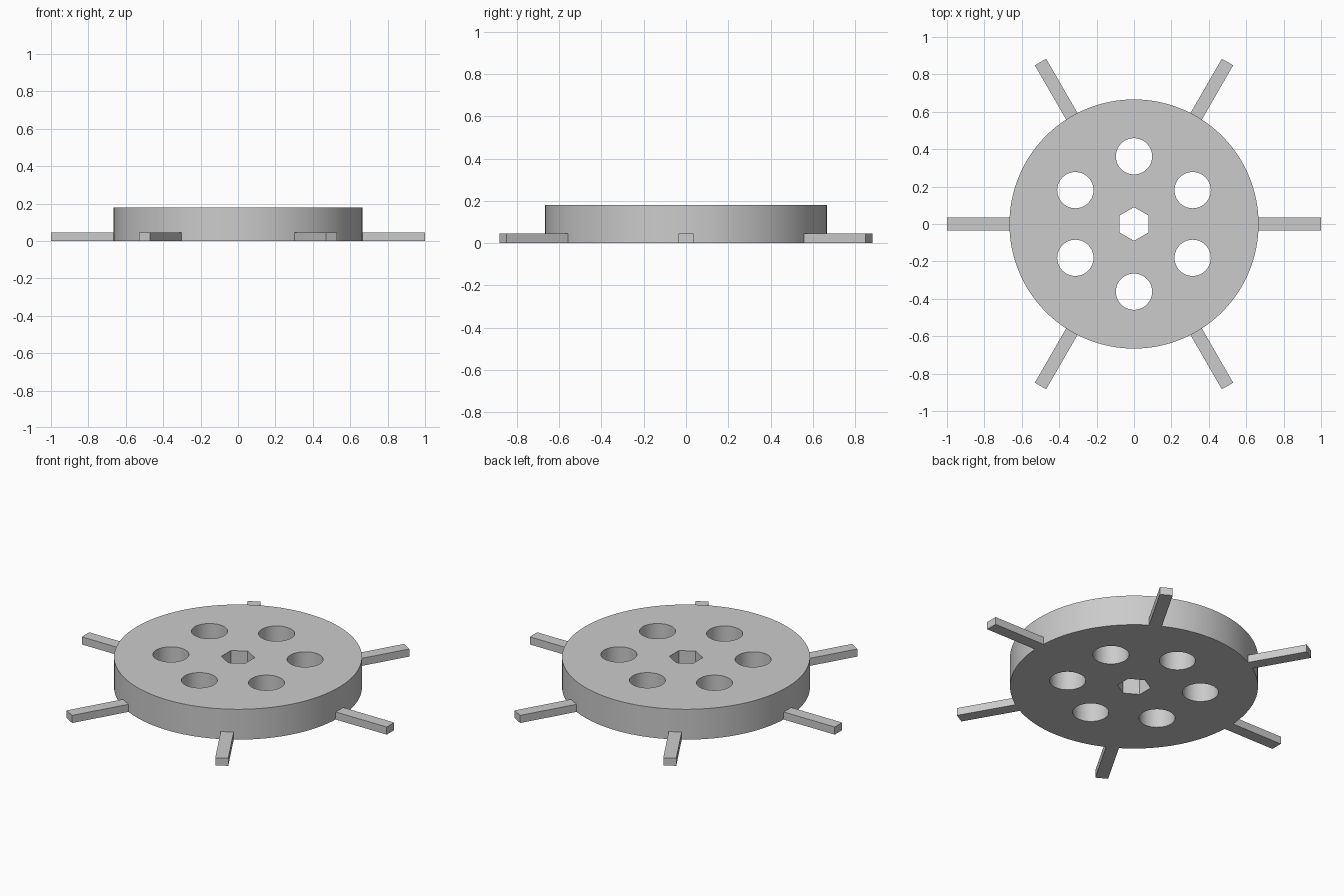
import bpy
import bmesh
from math import radians, cos, sin
from mathutils import Matrix

RADIUS, HEIGHT = 0.666, 0.18
SPOKE_INNER, SPOKE_WIDTH, SPOKE_HEIGHT = 0.662, 0.07, 0.045
HOLE_RADIUS, HOLE_RING = 0.097, 0.362
HUB_RADIUS = 0.09

if "Cube" in bpy.data.objects:
    bpy.data.objects.remove(bpy.data.objects["Cube"], do_unlink=True)

grey = bpy.data.materials.new("light grey")
grey.use_nodes = True
colour = (0.6, 0.6, 0.6, 1)
grey.diffuse_color = colour
grey.node_tree.nodes["Principled BSDF"].inputs["Base Color"].default_value = colour


def add_prism(bm, sides, radius, height, matrix):
    bmesh.ops.create_cone(bm, cap_ends=True, segments=sides, radius1=radius,
                          radius2=radius, depth=height, matrix=matrix)


def make_object(name, bm):
    mesh = bpy.data.meshes.new(name)
    bm.to_mesh(mesh)
    bm.free()
    mesh.materials.append(grey)
    obj = bpy.data.objects.new(name, mesh)
    bpy.context.collection.objects.link(obj)
    return obj


def select_only(obj):
    bpy.ops.object.select_all(action="DESELECT")
    obj.select_set(True)
    bpy.context.view_layer.objects.active = obj


middle = Matrix.Translation((0, 0, HEIGHT / 2))

# Disc body
bm = bmesh.new()
add_prism(bm, 128, RADIUS, HEIGHT, middle)
disc = make_object("disc", bm)

# Cutter: hexagonal hub with points on the y axis, and a ring of round holes
bm = bmesh.new()
add_prism(bm, 6, HUB_RADIUS, HEIGHT * 2, middle)
for i in range(6):
    angle = radians(30 + 60 * i)
    offset = Matrix.Translation((HOLE_RING * cos(angle), HOLE_RING * sin(angle), 0))
    add_prism(bm, 48, HOLE_RADIUS, HEIGHT * 2, offset @ middle)
cutter = make_object("hole_cutter", bm)
cutter.hide_render = True

# Cut the holes, then drop the cutter
cut = disc.modifiers.new("holes", "BOOLEAN")
cut.operation = "DIFFERENCE"
cut.solver = "EXACT"
cut.object = cutter
select_only(disc)
bpy.ops.object.modifier_apply(modifier=cut.name)
bpy.data.objects.remove(cutter, do_unlink=True)
bpy.ops.object.shade_smooth_by_angle(angle=radians(30))

# Six flat spokes around the rim, level with the underside
length = 1 - SPOKE_INNER
for i in range(6):
    bm = bmesh.new()
    place = (Matrix.Rotation(radians(60 * i), 4, "Z")
             @ Matrix.Translation((SPOKE_INNER + length / 2, 0, SPOKE_HEIGHT / 2))
             @ Matrix.Diagonal((length, SPOKE_WIDTH, SPOKE_HEIGHT, 1)))
    bmesh.ops.create_cube(bm, size=1, matrix=place)
    make_object(f"spoke_{i + 1}", bm)
